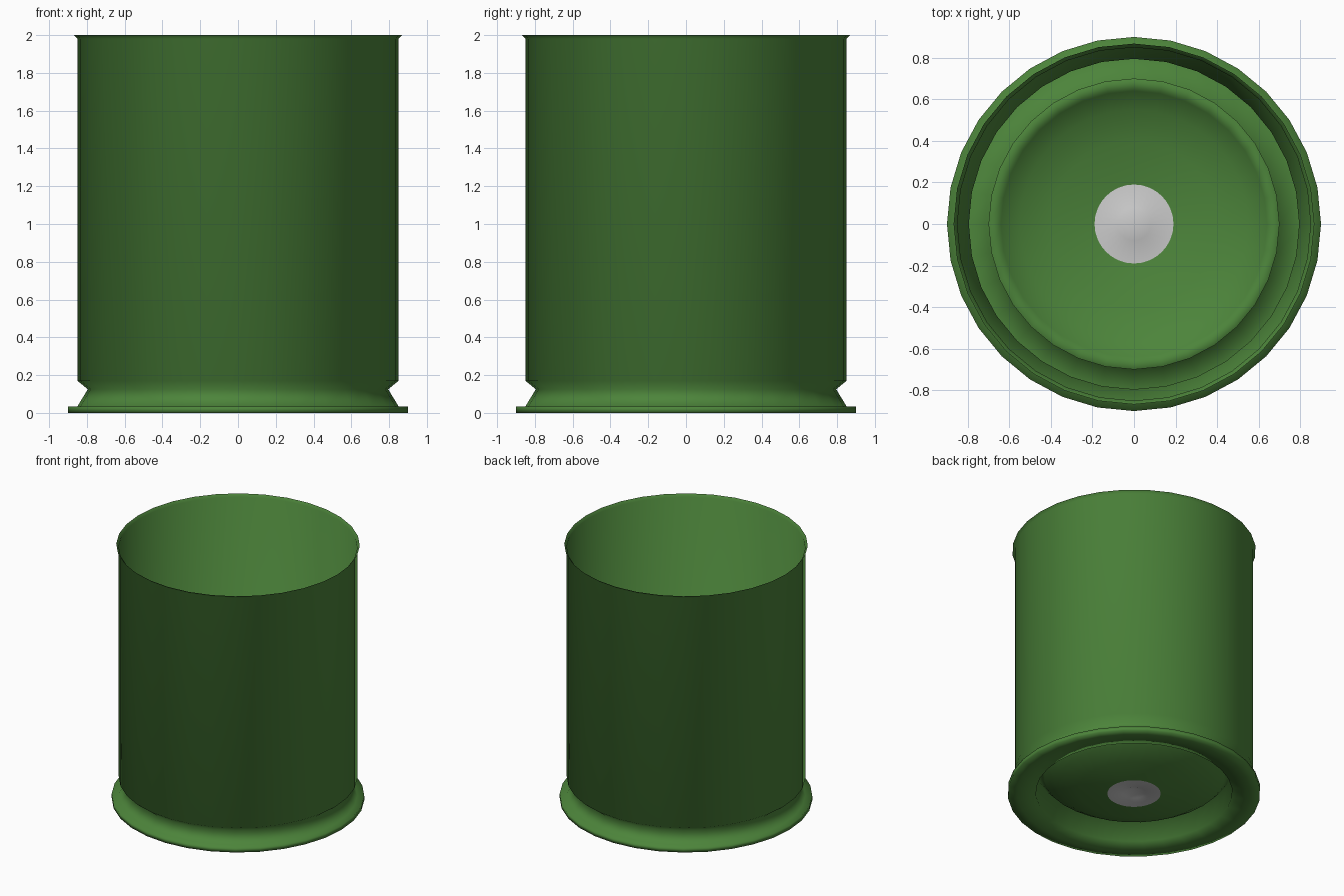
import bpy, bmesh, math

if "Cube" in bpy.data.objects:
    bpy.data.objects.remove(bpy.data.objects["Cube"])

SIDES = 32


def lathe(name, profile, color=None):
    """Revolve (radius, height) points, listed from the centre outwards, round z."""
    bm = bmesh.new()
    rings = []
    for r, z in profile:
        if r == 0:
            rings.append([bm.verts.new((0, 0, z))] * SIDES)
        else:
            rings.append([bm.verts.new((r * math.cos(2 * math.pi * j / SIDES),
                                        r * math.sin(2 * math.pi * j / SIDES), z))
                          for j in range(SIDES)])
    for a, b in zip(rings, rings[1:]):
        for j in range(SIDES):
            k = (j + 1) % SIDES
            if a[j] is a[k]:
                face = bm.faces.new((a[j], b[k], b[j]))
            else:
                face = bm.faces.new((a[j], a[k], b[k], b[j]))
            face.smooth = True
    mesh = bpy.data.meshes.new(name)
    bm.to_mesh(mesh)
    bm.free()
    obj = bpy.data.objects.new(name, mesh)
    bpy.context.collection.objects.link(obj)
    if color:
        mat = bpy.data.materials.new(name + "_paint")
        mat.diffuse_color = color
        mat.use_nodes = True
        mat.node_tree.nodes["Principled BSDF"].inputs["Base Color"].default_value = mat.diffuse_color
        mesh.materials.append(mat)
    return obj


# open casing: bulged base, recess wall, foot rim, groove, wall, flared mouth
lathe("casing", [
    (0.19, 0.0), (0.40, 0.03), (0.55, 0.08), (0.64, 0.135), (0.70, 0.20),
    (0.70, 0.01), (0.83, 0.0), (0.90, 0.0), (0.90, 0.035), (0.85, 0.035),
    (0.795, 0.125), (0.85, 0.17), (0.85, 1.98), (0.868, 2.0),
], (0.073, 0.232, 0.043, 1))

# grey dimpled cap in the middle of the base
lathe("base_cap", [(0, 0.04), (0.08, 0.008), (0.19, 0.0)])
